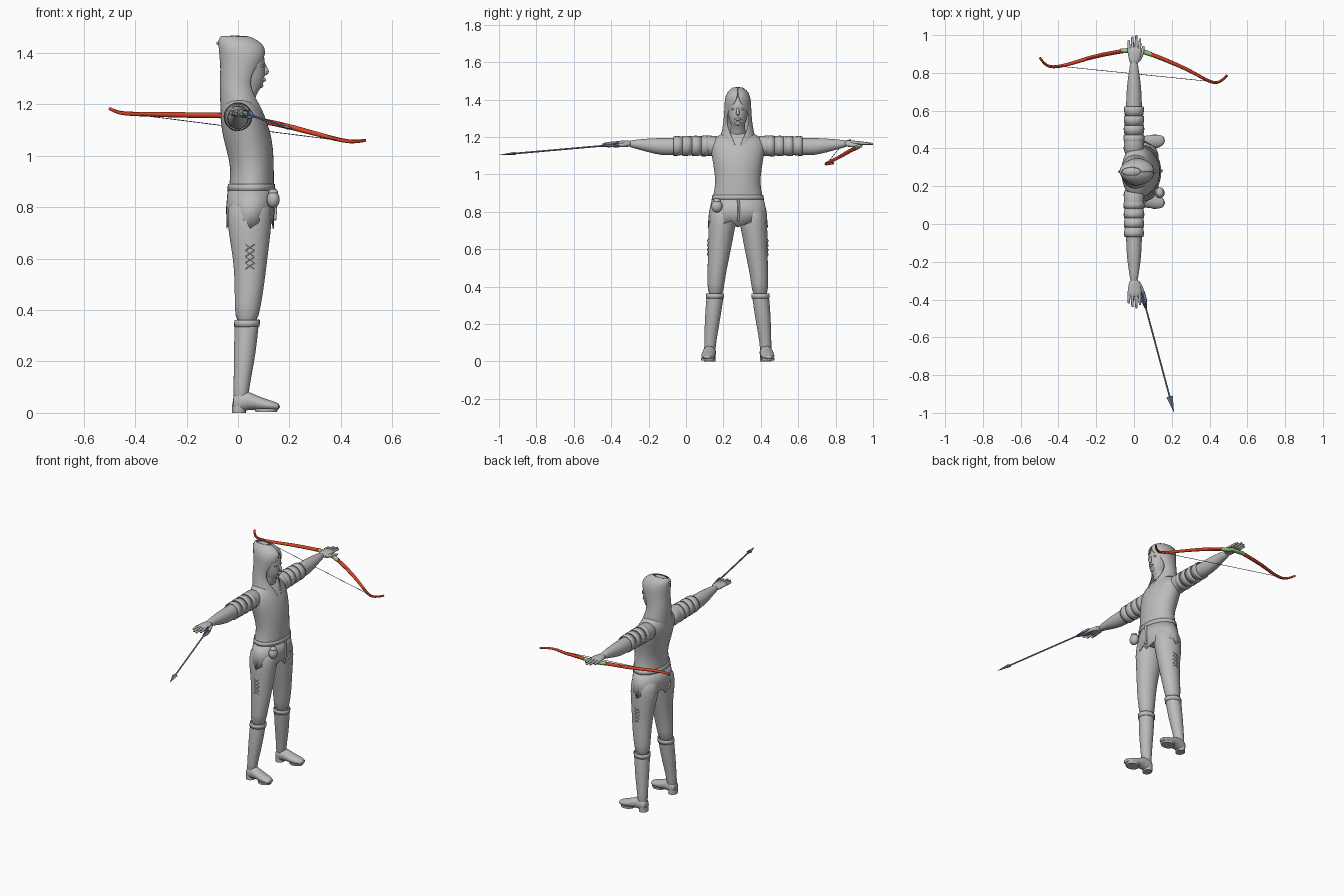
import bpy, bmesh, math
from mathutils import Vector

if "Cube" in bpy.data.objects:
    bpy.data.objects.remove(bpy.data.objects["Cube"])

MID = 0.277  # the body's mirror plane lies at this y


def material(name, r, g, b):
    m = bpy.data.materials.new(name)
    m.use_nodes = True
    m.diffuse_color = (r, g, b, 1)
    m.node_tree.nodes["Principled BSDF"].inputs["Base Color"].default_value = (r, g, b, 1)
    return m


GREY = material("plain grey", 0.5, 0.5, 0.5)
RED = material("bow red", 0.7, 0.06, 0.02)
GREEN = material("grip green", 0.3, 0.6, 0.22)
BLUE = material("arrow blue", 0.19, 0.26, 0.42)
CORD = material("string violet", 0.12, 0.12, 0.3)


def finish(name, bm, mat, y=MID, subdivide=0, thick=0):
    bmesh.ops.recalc_face_normals(bm, faces=bm.faces)
    me = bpy.data.meshes.new(name)
    bm.to_mesh(me)
    bm.free()
    ob = bpy.data.objects.new(name, me)
    bpy.context.collection.objects.link(ob)
    ob.location.y = y
    me.materials.append(mat)
    if thick:
        ob.modifiers.new("Thickness", 'SOLIDIFY').thickness = thick
    if subdivide:
        ob.modifiers.new("Subdivision", 'SUBSURF').levels = subdivide
    bpy.ops.object.select_all(action='DESELECT')
    ob.select_set(True)
    bpy.context.view_layer.objects.active = ob
    bpy.ops.object.shade_smooth_by_angle(angle=math.radians(45))
    return ob


def loft(name, axis, rings, side=1, n=20, caps=True, openings=None, jag=0,
         subdivide=1, thick=0):
    """Skin ellipses: (position on axis, centre a, centre b, radius a, radius b).
    Openings leave a gap, given as a half angle, toward +x on each ring."""
    bm = bmesh.new()
    loops = []
    for k, (p, a, b, ra, rb) in enumerate(rings):
        loop = []
        for i in range(n):
            t = 2 * math.pi * i / n
            if openings:
                gap = openings[k]
                t = gap + (2 * math.pi - 2 * gap) * i / (n - 1)
            u, v = a + ra * math.cos(t), b + rb * math.sin(t)
            q = p + (jag * (i % 4 - 1.5) if k == 0 else 0)
            x, y, z = {'x': (q, u, v), 'y': (u, q, v), 'z': (u, v, q)}[axis]
            loop.append(bm.verts.new((x, y * side, z)))
        loops.append(loop)
    for lo, hi in zip(loops, loops[1:]):
        for i in range(n - 1 if openings else n):
            j = (i + 1) % n
            bm.faces.new((lo[i], lo[j], hi[j], hi[i]))
    if caps:
        bm.faces.new(loops[0])
        bm.faces.new(loops[-1])
    return finish(name, bm, GREY, subdivide=subdivide, thick=thick)


def tube(name, points, radii, mat, y=0.0, smooth=True):
    cu = bpy.data.curves.new(name, 'CURVE')
    cu.dimensions = '3D'
    cu.bevel_depth = 1
    cu.bevel_resolution = 2
    cu.use_fill_caps = True
    cu.resolution_u = 6
    sp = cu.splines.new('NURBS' if smooth else 'POLY')
    sp.points.add(len(points) - 1)
    for pt, co, r in zip(sp.points, points, radii):
        pt.co = (*co, 1)
        pt.radius = r
    if smooth:
        sp.use_endpoint_u = True
        sp.order_u = 3
    cu.materials.append(mat)
    ob = bpy.data.objects.new(name, cu)
    bpy.context.collection.objects.link(ob)
    ob.location.y = y
    bpy.ops.object.select_all(action='DESELECT')
    ob.select_set(True)
    bpy.context.view_layer.objects.active = ob
    bpy.ops.object.convert(target='MESH')
    bpy.ops.object.shade_smooth_by_angle(angle=math.radians(45))


def ball(name, centre, size):
    bm = bmesh.new()
    bmesh.ops.create_uvsphere(bm, u_segments=14, v_segments=9, radius=1)
    bmesh.ops.scale(bm, vec=size, verts=bm.verts)
    bmesh.ops.translate(bm, vec=centre, verts=bm.verts)
    finish(name, bm, GREY)


# Torso, tunic hem and belt
loft("torso", 'z', [(.75, .046, 0, .085, .14), (.80, .048, 0, .091, .15), (.88, .052, 0, .088, .134),
                    (.95, .057, 0, .083, .118), (1.03, .045, 0, .093, .128), (1.10, .03, 0, .095, .14),
                    (1.16, .017, 0, .086, .15), (1.20, .008, 0, .068, .125), (1.23, .005, 0, .05, .06)], n=28)
loft("tunic_hem", 'z', [(.735, .047, 0, .092, .161), (.80, .048, 0, .094, .154), (.87, .051, 0, .091, .138)],
     n=32, caps=False, jag=.012, subdivide=0, thick=.004)
loft("belt", 'z', [(.865, .051, 0, .093, .14), (.89, .052, 0, .091, .136)], n=32, caps=False, subdivide=0, thick=.005)

# Belt gear
ball("belt_pouch", (.137, -.112, .83), (.026, .03, .034))
ball("pouch_flap", (.137, -.112, .858), (.02, .021, .013))
tube("hanging_strap", [(.143, .0, .87), (.149, .012, .82), (.143, .0, .75)], [.007, .007, .006], GREY, MID)

# Head and face
loft("head", 'z', [(1.16, .01, 0, .045, .045), (1.24, .025, 0, .044, .043), (1.264, .047, 0, .044, .034),
                   (1.285, .045, 0, .057, .047), (1.33, .04, 0, .066, .055), (1.38, .035, 0, .072, .058),
                   (1.42, .03, 0, .06, .05)])
tube("nose", [(.098, 0, 1.362), (.107, 0, 1.34), (.113, 0, 1.322), (.1, 0, 1.318)], [.005, .008, .01, .006], GREY, MID)
ball("lips", (.1, 0, 1.295), (.01, .019, .007))
ball("chin", (.085, 0, 1.273), (.014, .018, .011))
for s in (1, -1):
    ball("eye", (.089, s * .024, 1.35), (.012, .012, .007))

# Hood with an opening for the face, and its pointed back
loft("hood", 'z', [(1.09, .03, 0, .09, .09), (1.16, .02, 0, .088, .102), (1.22, .006, 0, .076, .09),
                   (1.28, 0, 0, .072, .076), (1.34, .012, 0, .08, .074), (1.372, .018, 0, .09, .073),
                   (1.42, .018, 0, .093, .068), (1.45, 0, 0, .08, .049), (1.468, -.015, 0, .05, .022)],
     n=26, caps=False, openings=[.04, .1, .5, .95, .85, .25, .001, .001, .001], thick=.005)
ball("hood_crown", (-.012, 0, 1.447), (.052, .028, .021))
tube("hood_point", [(-.02, 0, 1.435), (-.055, 0, 1.44), (-.084, 0, 1.437)], [.026, .016, .004], GREY, MID)

for s, label in ((1, "left_"), (-1, "right_")):
    # Leg, boot and shoe
    loft(label + "leg", 'z', [(.34, .033, .12, .042, .04), (.42, .038, .117, .052, .046), (.50, .045, .110, .058, .053),
                              (.60, .048, .097, .067, .061), (.70, .045, .088, .083, .071), (.76, .045, .081, .088, .077),
                              (.84, .045, .075, .083, .066)], s)
    loft(label + "boot", 'z', [(.03, .01, .151, .03, .032), (.10, .013, .148, .03, .031), (.20, .024, .138, .041, .04),
                               (.30, .031, .127, .046, .045), (.345, .034, .122, .047, .045), (.36, .036, .121, .047, .045)], s)
    loft(label + "boot_cuff", 'z', [(.335, .034, .122, .05, .048), (.362, .036, .121, .05, .048)], s, caps=False,
         subdivide=0, thick=.004)
    loft(label + "shoe", 'x', [(-.022, .15, .035, .026, .033), (0, .15, .043, .034, .045), (.04, .152, .05, .036, .036),
                               (.08, .156, .036, .037, .027), (.13, .162, .028, .037, .02), (.165, .165, .024, .02, .012)], s)
    loft(label + "heel", 'z', [(0, .004, .15, .027, .031), (.03, .003, .15, .026, .031)], s, n=16, subdivide=0)
    loft(label + "sole", 'z', [(.004, .11, .161, .042, .035), (.018, .11, .16, .045, .037)], s, n=18, subdivide=0)

    # Crossed lacing on the outer thigh
    for k in range(4):
        z = .56 + k * .024
        for d in (1, -1):
            tube(label + "thigh_lace", [(.047 - d * .018, s * .157, z), (.047, s * .163, z + .012),
                                        (.047 + d * .018, s * .157, z + .024)], [.002] * 3, GREY, MID, False)

    # Arm with overlapping sleeve bands
    loft(label + "arm", 'y', [(.08, 0, 1.145, .06, .06), (.15, 0, 1.155, .055, .056), (.25, 0, 1.152, .045, .046),
                              (.35, 0, 1.148, .042, .046), (.41, 0, 1.148, .041, .047), (.48, 0, 1.155, .035, .037),
                              (.54, 0, 1.161, .025, .025), (.59, 0, 1.164, .019, .017)], s)
    for k in range(4):
        o, r = .145 + k * .05, .056 - k * .001
        loft(label + "sleeve_band", 'y', [(o, 0, 1.153, r - .005, r - .004), (o + .03, 0, 1.152, r, r),
                                          (o + .05, 0, 1.151, r - .002, r - .001)], s, caps=False, subdivide=0, thick=.005)

    # Hand with four fingers and a thumb
    loft(label + "palm", 'y', [(.565, 0, 1.163, .02, .018), (.60, .003, 1.165, .033, .016),
                               (.64, .003, 1.166, .039, .014), (.665, .002, 1.165, .036, .01)], s, n=16)
    for x, tip in ((.029, .705), (.011, .723), (-.008, .716), (-.026, .695)):
        tube(label + "finger", [(x, s * .65, 1.166), (x * 1.08, s * .685, 1.167), (x * 1.1, s * tip, 1.162)],
             [.009, .008, .005], GREY, MID)
    tube(label + "thumb", [(.02, s * .59, 1.16), (.046, s * .62, 1.156), (.05, s * .665, 1.15)], [.013, .011, .006], GREY, MID)

# Recurved bow, its grip and string
tube("bow_limb_rear", [(-.06, .915, 1.157), (-.2, .892, 1.158), (-.34, .846, 1.161), (-.43, .828, 1.163),
                       (-.475, .845, 1.17), (-.498, .88, 1.183)], [.011, .011, .009, .008, .007, .006], RED)
tube("bow_limb_front", [(.085, .9, 1.137), (.17, .868, 1.121), (.3, .81, 1.086), (.4, .752, 1.06), (.455, .745, 1.053),
                        (.494, .788, 1.06)], [.011, .011, .009, .008, .007, .006], RED)
tube("bow_grip", [(-.07, .916, 1.157), (0, .922, 1.15), (.045, .915, 1.144), (.09, .898, 1.136)], [.012, .013, .013, .012], GREEN)
tube("bow_string", [(-.42, .838, 1.163), (.43, .752, 1.055)], [.0015] * 2, CORD, 0, False)

# Arrow with a flat head and three vanes
tail, tip = Vector((.04, -.36, 1.16)), Vector((.212, -1, 1.104))
along = (tip - tail).normalized()
across = along.cross(Vector((0, 0, 1))).normalized()
up = across.cross(along)
tube("arrow_shaft", [tail, tip - along * .06], [.0045] * 2, BLUE, 0, False)
bm = bmesh.new()
base = tip - along * .09
rim = [bm.verts.new(base + d) for d in (across * .017, up * .009, -across * .017, -up * .009)]
point, root = bm.verts.new(tip), bm.verts.new(base + along * .015)
for i in range(4):
    bm.faces.new((rim[i], rim[(i + 1) % 4], point))
    bm.faces.new((rim[(i + 1) % 4], rim[i], root))
finish("arrow_head", bm, BLUE, 0)
bm = bmesh.new()
for k in range(3):
    a = math.radians(90 + 120 * k)
    out = across * math.cos(a) + up * math.sin(a)
    bm.faces.new([bm.verts.new(tail + along * l + out * h)
                  for l, h in ((0, .003), (.0, .018), (.05, .018), (.1, .003))])
finish("arrow_vanes", bm, BLUE, 0, thick=.003)
